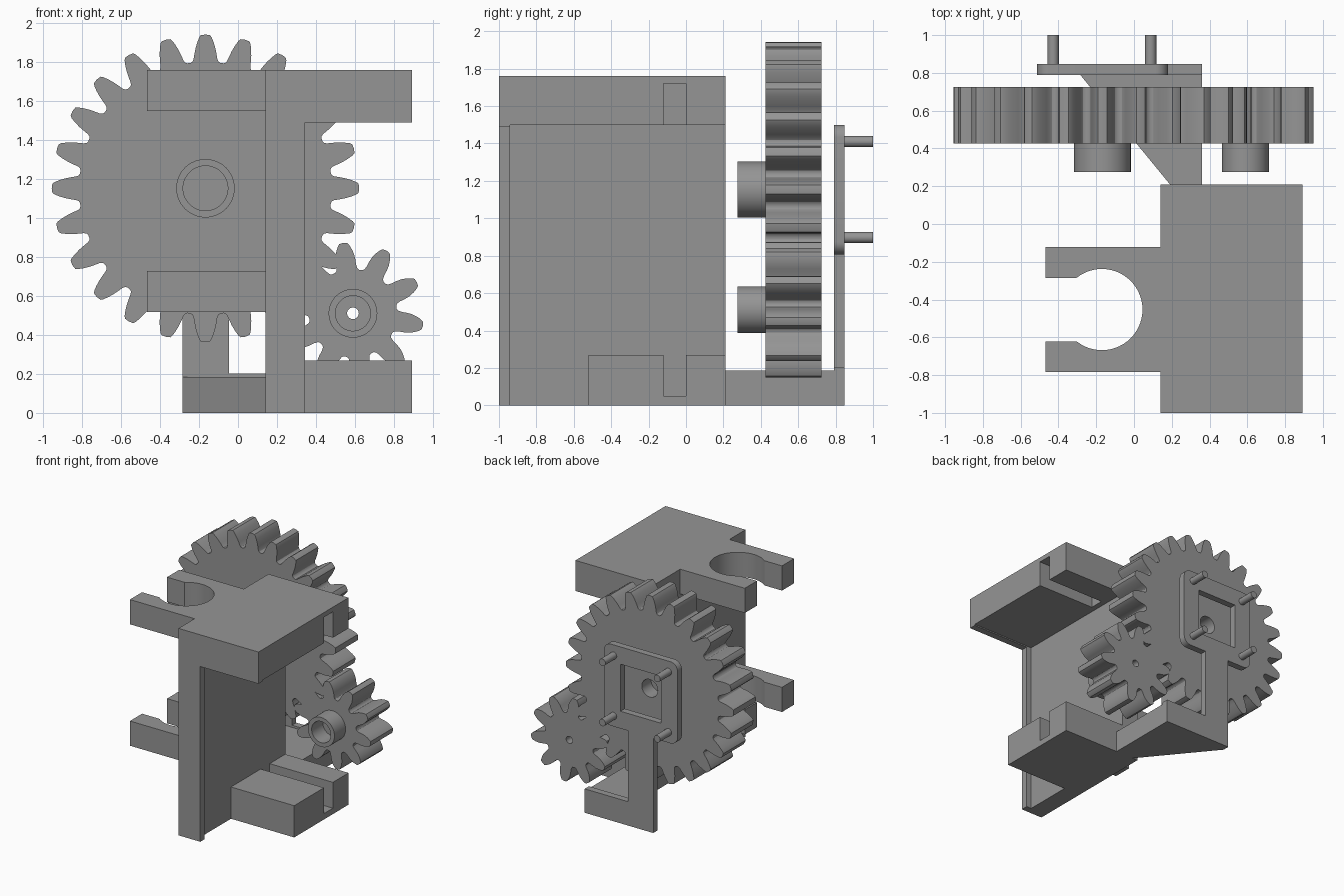
import bpy, bmesh, math

if "Cube" in bpy.data.objects:
    bpy.data.objects.remove(bpy.data.objects["Cube"])

grey = bpy.data.materials.new("plain grey")
grey.diffuse_color = (0.3, 0.3, 0.3, 1)
grey.use_nodes = True
grey.node_tree.nodes["Principled BSDF"].inputs["Base Color"].default_value = grey.diffuse_color


def prism(name, pts, axis, lo, hi, smooth=False):
    """Extrude a closed 2D outline along an axis; the outline uses the other two axes in order."""
    def place(p, d):
        return {"x": (d, p[0], p[1]), "y": (p[0], d, p[1]), "z": (p[0], p[1], d)}[axis]
    bm = bmesh.new()
    a = [bm.verts.new(place(p, lo)) for p in pts]
    b = [bm.verts.new(place(p, hi)) for p in pts]
    bm.faces.new(a)
    bm.faces.new(b)
    n = len(pts)
    for i in range(n):
        bm.faces.new((a[i], a[(i + 1) % n], b[(i + 1) % n], b[i]))
    bmesh.ops.recalc_face_normals(bm, faces=bm.faces)
    me = bpy.data.meshes.new(name)
    bm.to_mesh(me)
    bm.free()
    me.materials.append(grey)
    ob = bpy.data.objects.new(name, me)
    bpy.context.collection.objects.link(ob)
    if smooth:
        smooth_edges(ob)
    return ob


def smooth_edges(ob):
    bpy.ops.object.select_all(action="DESELECT")
    ob.select_set(True)
    bpy.context.view_layer.objects.active = ob
    bpy.ops.object.shade_smooth_by_angle(angle=math.radians(30))


def rect(u0, u1, v0, v1):
    return [(u0, v0), (u1, v0), (u1, v1), (u0, v1)]


def arc(cx, cy, r, a0, a1, n):
    return [(cx + r * math.cos(math.radians(a0 + (a1 - a0) * i / n)),
             cy + r * math.sin(math.radians(a0 + (a1 - a0) * i / n))) for i in range(n + 1)]


def circle(cx, cy, r, n=48):
    return arc(cx, cy, r, 0, 360, n)[:-1]


def combine(ob, other, op="DIFFERENCE"):
    """Apply a boolean and drop the helper."""
    mod = ob.modifiers.new("bool", "BOOLEAN")
    mod.operation, mod.solver, mod.object = op, "EXACT", other
    bpy.context.view_layer.objects.active = ob
    bpy.ops.object.modifier_apply(modifier=mod.name)
    bpy.data.objects.remove(other)


def gear(name, cx, cz, teeth, phase, flank, hub_r, bore_r):
    """Toothed wheel; flank lists (radius, half width) from root to tip."""
    pts = []
    for t in range(teeth):
        mid = math.radians(phase + 360 * t / teeth)
        side = [(r, -w) for r, w in flank] + [(flank[-1][0] + 0.003, 0)] + [(r, w) for r, w in reversed(flank)]
        for r, w in side:
            a = mid + w / r
            pts.append((cx + r * math.cos(a), cz + r * math.sin(a)))
    wheel = prism(name, pts, "y", 0.425, 0.725)
    combine(wheel, prism("hub", circle(cx, cz, hub_r), "y", 0.275, 0.5), "UNION")
    combine(wheel, prism("bore", circle(cx, cz, bore_r), "y", 0.2, 0.425))
    return wheel


# Bracket wall with its overhanging top, plus a thicker lip along the front edge
WALL = 0.298
wall = prism("wall_and_top", [(0.14, 0), (WALL, 0), (WALL, 1.5), (0.893, 1.5), (0.893, 1.76), (0.14, 1.76)],
             "y", -0.94, 0.21)
combine(wall, prism("slot", rect(-0.12, 0, 1.4, 1.72), "x", 0.345, 1.0))
prism("front_lip", [(0.14, 0), (0.345, 0), (0.345, 1.49), (0.893, 1.49), (0.893, 1.76), (0.14, 1.76)],
      "y", -1, -0.94)

# Slotted lower block
prism("lower_block", [(-0.52, 0), (0.21, 0), (0.21, 0.27), (0, 0.27), (0, 0.05), (-0.12, 0.05),
                      (-0.12, 0.27), (-0.52, 0.27)], "x", WALL, 0.893)

# Two open clamps with a round seat
gap = math.degrees(math.asin(0.168 / 0.215))
jaw = [(-0.468, -0.784), (0.14, -0.784), (0.14, -0.122), (-0.468, -0.122), (-0.468, -0.285)]
jaw += arc(-0.17, -0.453, 0.215, 180 - gap, gap - 180, 40) + [(-0.468, -0.621)]
for name, z in (("lower_clamp", 0.517), ("upper_clamp", 1.55)):
    prism(name, jaw, "z", z, z + 0.21, True)

# Foot reaching back, rear rail and post
prism("foot", [(0.19, 0.21), (0.36, 0.21), (0.36, 0.79), (-0.285, 0.79)], "z", 0, 0.185)
prism("rear_rail", rect(-0.285, 0.36, 0, 0.203), "y", 0.79, 0.847)
prism("post", rect(-0.285, -0.045, 0.203, 0.808), "y", 0.79, 0.847)

# Rounded mounting plate with square window
CX, CZ = -0.167, 1.153
outline = []
for sx, sz, a in ((1, 1, 0), (-1, 1, 90), (-1, -1, 180), (1, -1, 270)):
    outline += arc(CX + sx * 0.28, CZ + sz * 0.28, 0.067, a, a + 90, 8)
plate = prism("mount_plate", outline, "y", 0.79, 0.847)
combine(plate, prism("window", rect(CX - 0.19, CX + 0.19, CZ - 0.2, CZ + 0.2), "y", 0.7, 0.9))
smooth_edges(plate)

# Four pins
for x in (-0.428, 0.088):
    for z in (0.897, 1.41):
        prism("pin", circle(x, z, 0.03, 24), "y", 0.847, 1.0, True)

# Large gear with a blind shaft hole behind
big = gear("large_gear", CX, CZ, 24, 0,
           [(0.648, 0.076), (0.653, 0.067), (0.665, 0.061), (0.69, 0.057), (0.72, 0.051), (0.75, 0.042),
            (0.775, 0.032), (0.786, 0.024)], 0.15, 0.115)
combine(big, prism("shaft_hole", circle(CX, CZ, 0.075), "y", 0.6, 0.8))
smooth_edges(big)

# Small gear with a through hole
PX, PZ = 0.59, 0.511
small = gear("small_gear", PX, PZ, 10, 26,
             [(0.226, 0.063), (0.232, 0.055), (0.25, 0.051), (0.28, 0.051), (0.305, 0.048), (0.33, 0.040),
              (0.35, 0.030), (0.362, 0.021)], 0.125, 0.09)
combine(small, prism("through_hole", circle(PX, PZ, 0.03, 24), "y", 0.2, 0.8))
smooth_edges(small)
